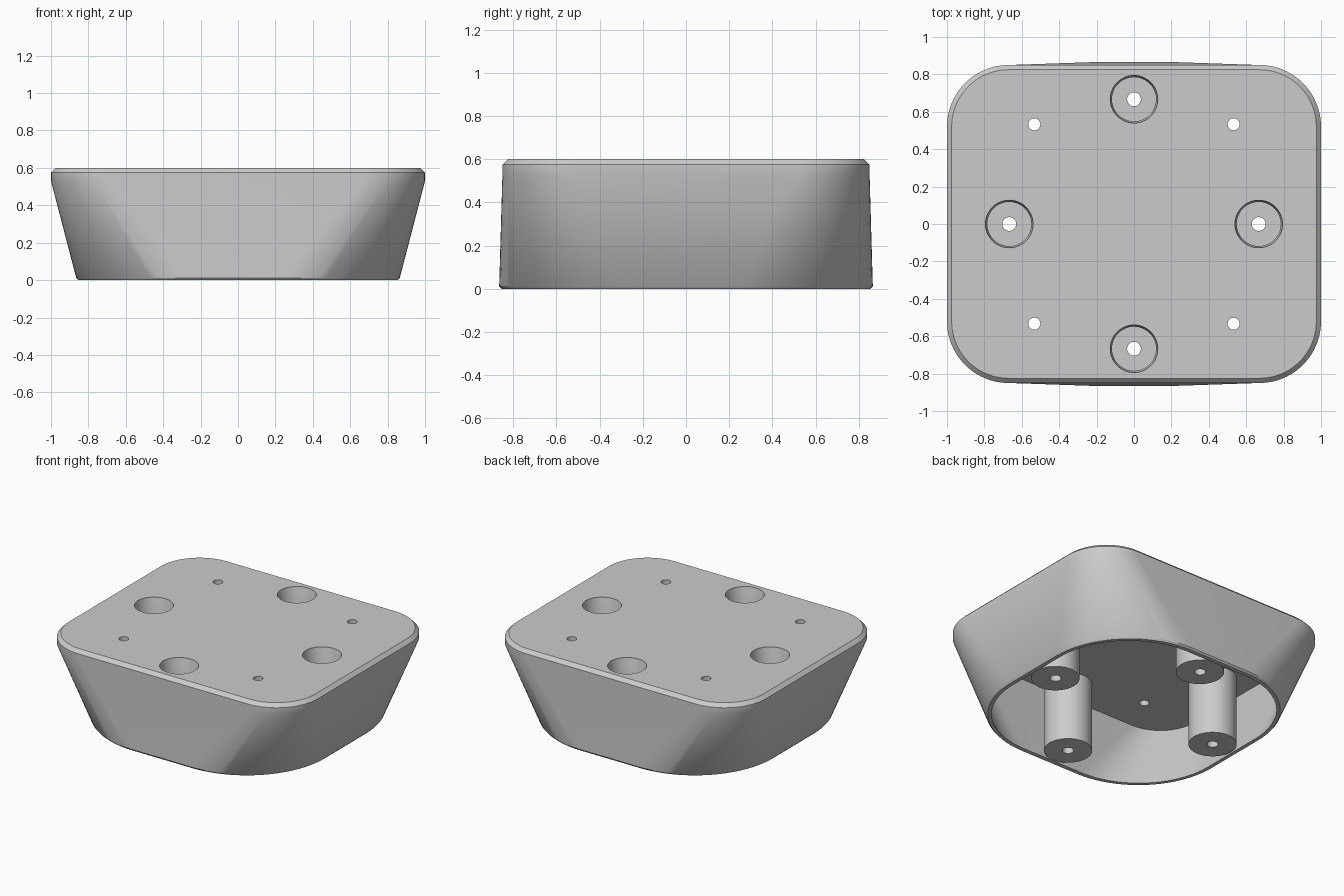
import bpy, bmesh
from math import cos, sin, pi

cube = bpy.data.objects.get("Cube")
if cube:
    bpy.data.objects.remove(cube, do_unlink=True)

grey = bpy.data.materials.new("plain grey")
grey.use_nodes = True
colour = (0.6, 0.6, 0.6, 1)
grey.diffuse_color = colour
grey.node_tree.nodes["Principled BSDF"].inputs["Base Color"].default_value = colour


def rounded_ring(hx, hy, r, z, seg=20):
    """Points of a rounded rectangle, counter-clockwise."""
    pts = []
    for k, (sx, sy) in enumerate([(1, 1), (-1, 1), (-1, -1), (1, -1)]):
        for i in range(seg + 1):
            a = (k + i / seg) * pi / 2
            pts.append((sx * (hx - r) + r * cos(a), sy * (hy - r) + r * sin(a), z))
    return pts


def circle_ring(x, y, r, z, seg=48):
    return [(x + r * cos(2 * pi * i / seg), y + r * sin(2 * pi * i / seg), z)
            for i in range(seg)]


def loft(bm, rings):
    """Skin a stack of rings and cap both ends."""
    loops = [[bm.verts.new(p) for p in ring] for ring in rings]
    n = len(loops[0])
    for a, b in zip(loops, loops[1:]):
        for i in range(n):
            j = (i + 1) % n
            bm.faces.new((a[i], a[j], b[j], b[i]))
    bm.faces.new(loops[0][::-1])
    bm.faces.new(loops[-1])


def make_object(name, stacks):
    bm = bmesh.new()
    for rings in stacks:
        loft(bm, rings)
    bmesh.ops.recalc_face_normals(bm, faces=bm.faces)
    mesh = bpy.data.meshes.new(name)
    bm.to_mesh(mesh)
    bm.free()
    mesh.materials.append(grey)
    ob = bpy.data.objects.new(name, mesh)
    bpy.context.collection.objects.link(ob)
    return ob


def combine(target, tool, operation):
    tool.hide_render = True
    mod = target.modifiers.new(operation.lower(), 'BOOLEAN')
    mod.operation, mod.object, mod.solver = operation, tool, 'EXACT'
    bpy.context.view_layer.objects.active = target
    bpy.ops.object.modifier_apply(modifier=mod.name)
    bpy.data.objects.remove(tool, do_unlink=True)


post_spots = [(0.667, 0), (-0.667, 0), (0, 0.667), (0, -0.667)]
screw_spots = [(sx * 0.533, sy * 0.533) for sx in (1, -1) for sy in (1, -1)]

# Flared outer body with chamfered top edge and eased bottom rim
housing = make_object("housing", [[
    rounded_ring(0.855, 0.855, 0.62, 0),
    rounded_ring(0.865, 0.865, 0.63, 0.012),
    rounded_ring(1.0, 0.85, 0.33, 0.53),
    rounded_ring(1.0, 0.85, 0.33, 0.575),
    rounded_ring(0.975, 0.825, 0.305, 0.6)]])

# Hollow underside
cavity = make_object("cavity_cutter", [[
    rounded_ring(0.825, 0.825, 0.59, -0.012),
    rounded_ring(0.945, 0.805, 0.285, 0.5)]])
combine(housing, cavity, 'DIFFERENCE')

# Round posts hanging from the deck
posts = make_object("posts", [
    [circle_ring(x, y, 0.157, z) for z in (0.005, 0.55)] for x, y in post_spots])
combine(housing, posts, 'UNION')

# Counterbored post holes and small screw holes
bore = [(0.037, -0.1), (0.037, 0.13), (0.118, 0.13), (0.118, 0.57),
        (0.127, 0.59), (0.127, 0.7)]
holes = make_object("hole_cutter",
    [[circle_ring(x, y, r, z) for r, z in bore] for x, y in post_spots] +
    [[circle_ring(x, y, 0.032, z, 48) for z in (0.4, 0.7)] for x, y in screw_spots])
combine(housing, holes, 'DIFFERENCE')

# Smooth curved walls, crisp edges
bpy.ops.object.select_all(action='DESELECT')
housing.select_set(True)
bpy.context.view_layer.objects.active = housing
bpy.ops.object.shade_smooth_by_angle(angle=pi / 7)
